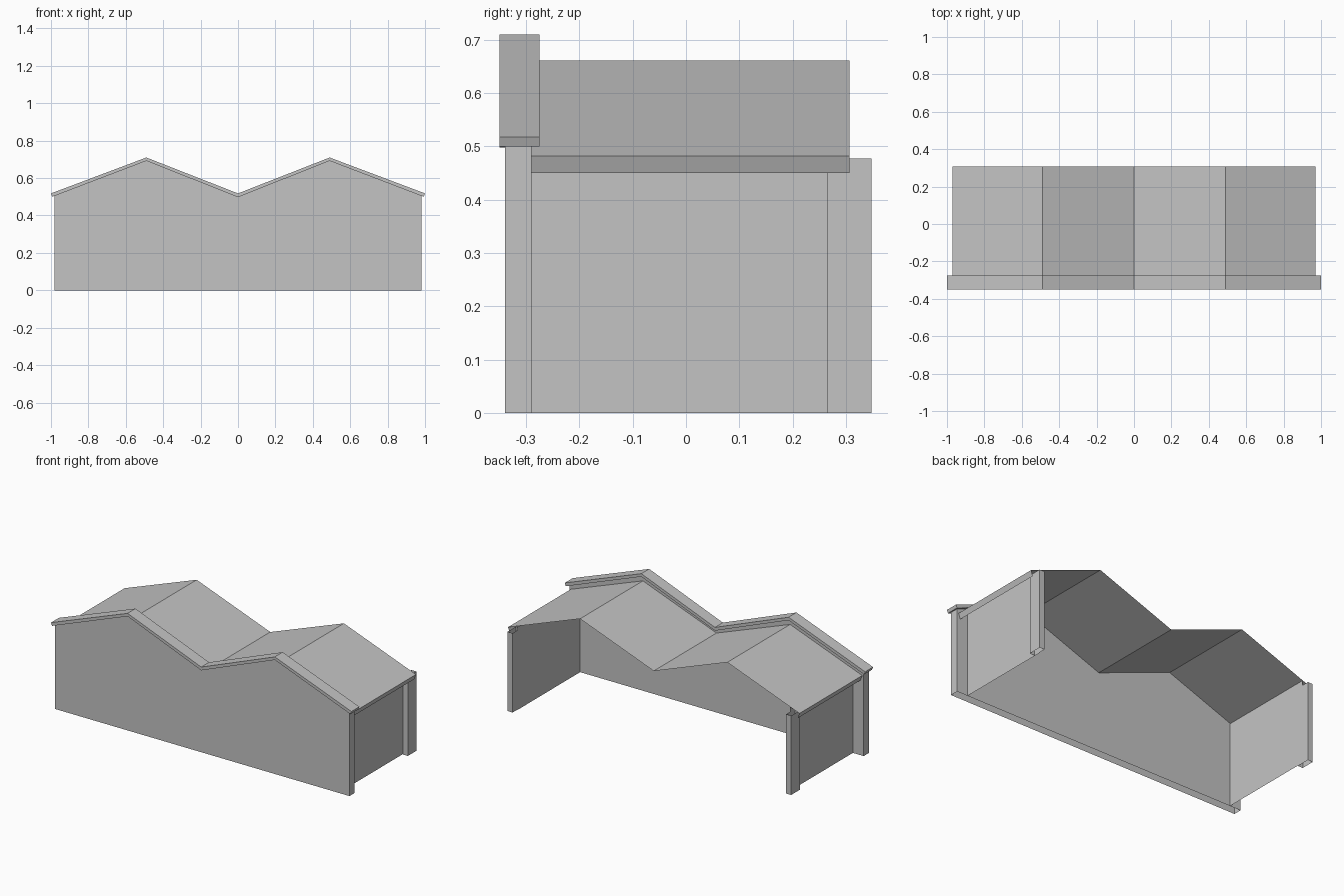
import bpy
import bmesh
from mathutils import Vector

cube = bpy.data.objects.get("Cube")
if cube:
    bpy.data.objects.remove(cube, do_unlink=True)

grey = bpy.data.materials.new("plain_grey")
grey.use_nodes = True
COLOUR = (0.55, 0.55, 0.55, 1.0)
grey.diffuse_color = COLOUR
grey.node_tree.nodes["Principled BSDF"].inputs["Base Color"].default_value = COLOUR


def sweep(name, points, offset, closed=False, caps=False, mirror=False):
    """Extrude a polyline along an offset, as a sheet, tube or capped shell."""
    bm = bmesh.new()
    near = [bm.verts.new(p) for p in points]
    far = [bm.verts.new(Vector(p) + Vector(offset)) for p in points]
    count = len(points)
    for i in range(count if closed else count - 1):
        j = (i + 1) % count
        bm.faces.new((near[i], near[j], far[j], far[i]))
    if caps:
        bm.faces.new(near[::-1])
        bm.faces.new(far)
    mesh = bpy.data.meshes.new(name)
    bm.to_mesh(mesh)
    bm.free()
    mesh.materials.append(grey)
    obj = bpy.data.objects.new(name, mesh)
    bpy.context.collection.objects.link(obj)
    if mirror:
        obj.modifiers.new("mirror", 'MIRROR')
    return obj


def gables(half_width, eave, peak, valley, y):
    """Double gable line from left to right."""
    return [(-half_width, y, eave), (-0.49, y, peak), (0, y, valley),
            (0.49, y, peak), (half_width, y, eave)]


# Hollow front wall, open along the ground
FRONT = -0.34
outline = gables(0.98, 0.505, 0.693, 0.5, FRONT)
sweep("front_wall", [(-0.98, FRONT, 0)] + outline + [(0.98, FRONT, 0)],
      (0, 0.05, 0), caps=True)

# Coping strip along the top of the front wall
top = gables(1.0, 0.518, 0.71, 0.518, -0.35)
under = gables(0.993, 0.5, 0.692, 0.498, -0.35)
sweep("front_coping", top + under[::-1], (0, 0.075, 0), closed=True, caps=True)

# Thin double-pitched roof with turned-down eaves
BACK = -0.29
slopes = gables(0.97, 0.482, 0.661, 0.478, BACK)
sweep("roof", [(-0.958, BACK, 0.45)] + slopes + [(0.958, BACK, 0.45)],
      (0, 0.597, 0))

# Thin side walls
WALL_X = 0.908
sweep("side_wall", [(WALL_X, BACK, 0), (WALL_X, 0.307, 0)],
      (0, 0, 0.503), mirror=True)

# Hollow posts at the open rear corners
sweep("rear_post", [(0.911, 0.266, 0), (0.944, 0.266, 0),
                    (0.944, 0.348, 0), (0.911, 0.348, 0)],
      (0, 0, 0.477), closed=True, mirror=True)
